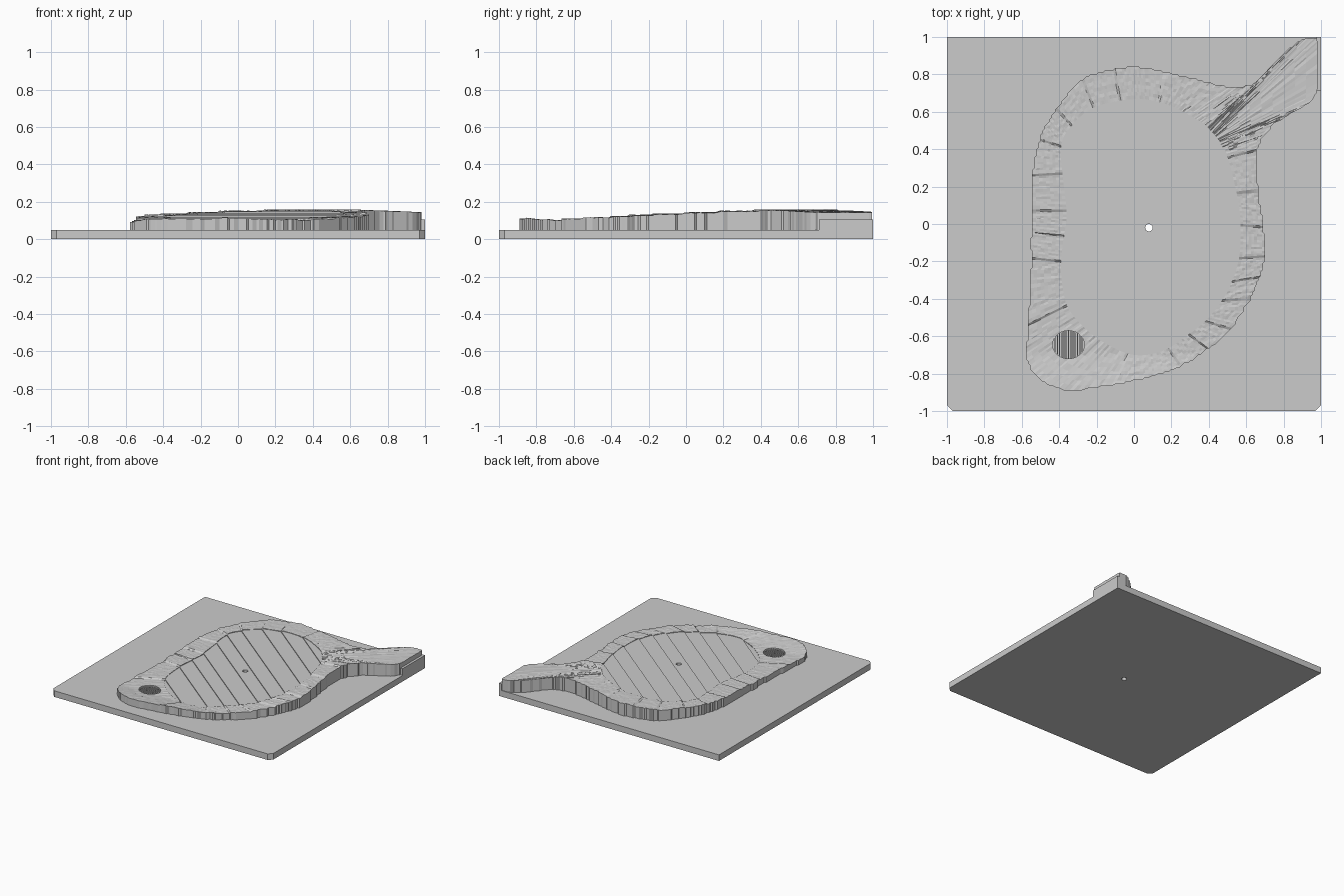
import bpy, bmesh, math, random
from mathutils import Vector

random.seed(4)
cube = bpy.data.objects.get("Cube")
if cube:
    bpy.data.objects.remove(cube, do_unlink=True)

grey = bpy.data.materials.new("stone grey")
grey.use_nodes = True
grey.diffuse_color = (0.6, 0.6, 0.6, 1)
grey.node_tree.nodes["Principled BSDF"].inputs["Base Color"].default_value = (0.6, 0.6, 0.6, 1)

PLATE_TOP = 0.05
FOOT = 0.04
# Direction in which the terraces climb, and where each riser lies along it
UPHILL = Vector((0.62, 0.78))
RISERS = [-0.56, -0.4, -0.28, -0.17, -0.03, 0.08, 0.2, 0.35, 0.47, 0.59]


def make_object(name, bm):
    bmesh.ops.recalc_face_normals(bm, faces=bm.faces)
    mesh = bpy.data.meshes.new(name)
    bm.to_mesh(mesh)
    bm.free()
    mesh.materials.append(grey)
    obj = bpy.data.objects.new(name, mesh)
    bpy.context.collection.objects.link(obj)
    return obj


def prism(name, outline, bottom, top):
    bm = bmesh.new()
    face = bm.faces.new([bm.verts.new((x, y, bottom)) for x, y in outline])
    new = bmesh.ops.extrude_face_region(bm, geom=[face])["geom"]
    for v in new:
        if isinstance(v, bmesh.types.BMVert):
            v.co.z = top
    return make_object(name, bm)


def ellipse(cx, cy, rx, ry, count=32):
    return [(cx + rx * math.cos(math.tau * i / count),
             cy + ry * math.sin(math.tau * i / count)) for i in range(count)]


def cut(obj, cutter):
    mod = obj.modifiers.new("cut", "BOOLEAN")
    mod.operation, mod.solver, mod.object = "DIFFERENCE", "EXACT", cutter
    cutter.hide_render = True
    cutter.hide_set(True)


def smooth_loop(points, steps):
    """Closed Catmull-Rom curve through the points."""
    n, out = len(points), []
    for i in range(n):
        a, b, c, d = (Vector(points[(i + k) % n]) for k in (-1, 0, 1, 2))
        for s in range(steps):
            t = s / steps
            out.append(0.5 * (2 * b + (c - a) * t + (2 * a - 5 * b + 4 * c - d) * t * t
                              + (3 * b - a - 3 * c + d) * t ** 3))
    return out


def terrace(p):
    return 0.085 + 0.007 * sum(p.dot(UPHILL) > r for r in RISERS)


# Matching points: basin edge, then outer edge of the rim
PAIRS = [
    (.57, 0, .69, -.01), (.55, .16, .665, .17), (.5, .36, .66, .4),
    (.47, .42, .76, .54), (.45, .45, .98, .7), (.43, .48, .98, .99),
    (.41, .5, .83, .94), (.38, .53, .68, .77), (.3, .58, .52, .735),
    (.2, .63, .3, .78), (.07, .665, .06, .835), (-.07, .66, -.1, .83),
    (-.22, .62, -.28, .77), (-.33, .53, -.41, .62), (-.39, .42, -.5, .46),
    (-.38, .25, -.545, .24), (-.36, .05, -.54, .06), (-.38, -.1, -.55, -.08),
    (-.39, -.25, -.55, -.25), (-.36, -.43, -.565, -.53), (-.27, -.55, -.56, -.76),
    (-.15, -.64, -.38, -.885), (0, -.7, -.06, -.85), (.15, -.68, .2, -.78),
    (.28, -.6, .38, -.68), (.4, -.5, .54, -.53), (.5, -.36, .65, -.34),
    (.56, -.19, .7, -.18),
]
STEPS = 14
inner = smooth_loop([p[:2] for p in PAIRS], STEPS)
outer = smooth_loop([p[2:] for p in PAIRS], STEPS)


# Base plate with the two front corners clipped
plate = prism("base_plate", [(-.97, -1), (.97, -1), (1, -.97), (1, 1), (-1, 1), (-1, -.97)],
              0, PLATE_TOP)

# Rough stone rim with its spout, lofted from basin edge to outer edge
ROWS = 9
bm = bmesh.new()
columns = []
for a, b in zip(inner, outer):
    # Outer edge snaps to a fine grid for its ribbed wall
    b = Vector((min(round(b.x * 90) / 90, .98), min(round(b.y * 90) / 90, .995)))
    column = [bm.verts.new((a.x, a.y, FOOT))]
    for k in range(ROWS + 1):
        p = a.lerp(b, k / ROWS)
        z = terrace(a) + 0.003 + random.uniform(-.002, .002)
        z += 0.022 * min(max((-.7 - p.y) / .18, 0), 1)
        z -= 0.015 * max(0, p.x - .6) / .4
        column.append(bm.verts.new((p.x, p.y, z)))
    column.append(bm.verts.new((b.x, b.y, FOOT)))
    columns.append(column)
for i, col in enumerate(columns):
    nxt = columns[(i + 1) % len(columns)]
    for k in range(len(col)):
        m = (k + 1) % len(col)
        bm.faces.new((col[k], nxt[k], nxt[m], col[m]))
rim = make_object("stone_rim", bm)

# Terraced basin floor, one slab for each level
limits = [-2] + RISERS + [2]
slabs = []
for i in range(len(limits) - 1):
    bm = bmesh.new()
    bm.faces.new([bm.verts.new((p.x, p.y, FOOT)) for p in inner])
    for limit, sign in ((limits[i], -1), (limits[i + 1], 1)):
        bmesh.ops.bisect_plane(bm, geom=bm.verts[:] + bm.edges[:] + bm.faces[:],
                               plane_co=(UPHILL * limit / UPHILL.length_squared).to_3d(),
                               plane_no=UPHILL.to_3d() * sign, clear_outer=True)
    new = bmesh.ops.extrude_face_region(bm, geom=bm.faces[:])["geom"]
    for v in new:
        if isinstance(v, bmesh.types.BMVert):
            v.co.z = 0.084 + 0.007 * i
    slabs.append(make_object(f"basin_step_{i + 1}", bm))

# Drain hole through the basin and plate
drain = prism("drain_cutter", ellipse(.08, -.02, .02, .02, 16), -.1, .3)
cut(plate, drain)
cut(slabs[5], drain)

# Small soap hollow in the front corner, with a ribbed floor
cut(rim, prism("hollow_cutter", ellipse(-.35, -.645, .085, .075), .07, .3))
for i in range(-6, 7):
    x = -.35 + i * .012
    half = .075 * math.sqrt(1 - ((x + .35) / .085) ** 2)
    prism(f"hollow_rib_{i + 7}", [(x - .003, -.645 - half), (x + .003, -.645 - half),
                                  (x + .003, -.645 + half), (x - .003, -.645 + half)], .065, .08)

# Low block closing the end of the spout
prism("spout_block", [(.975, .71), (1, .71), (1, 1), (.975, 1)], .01, .105)
